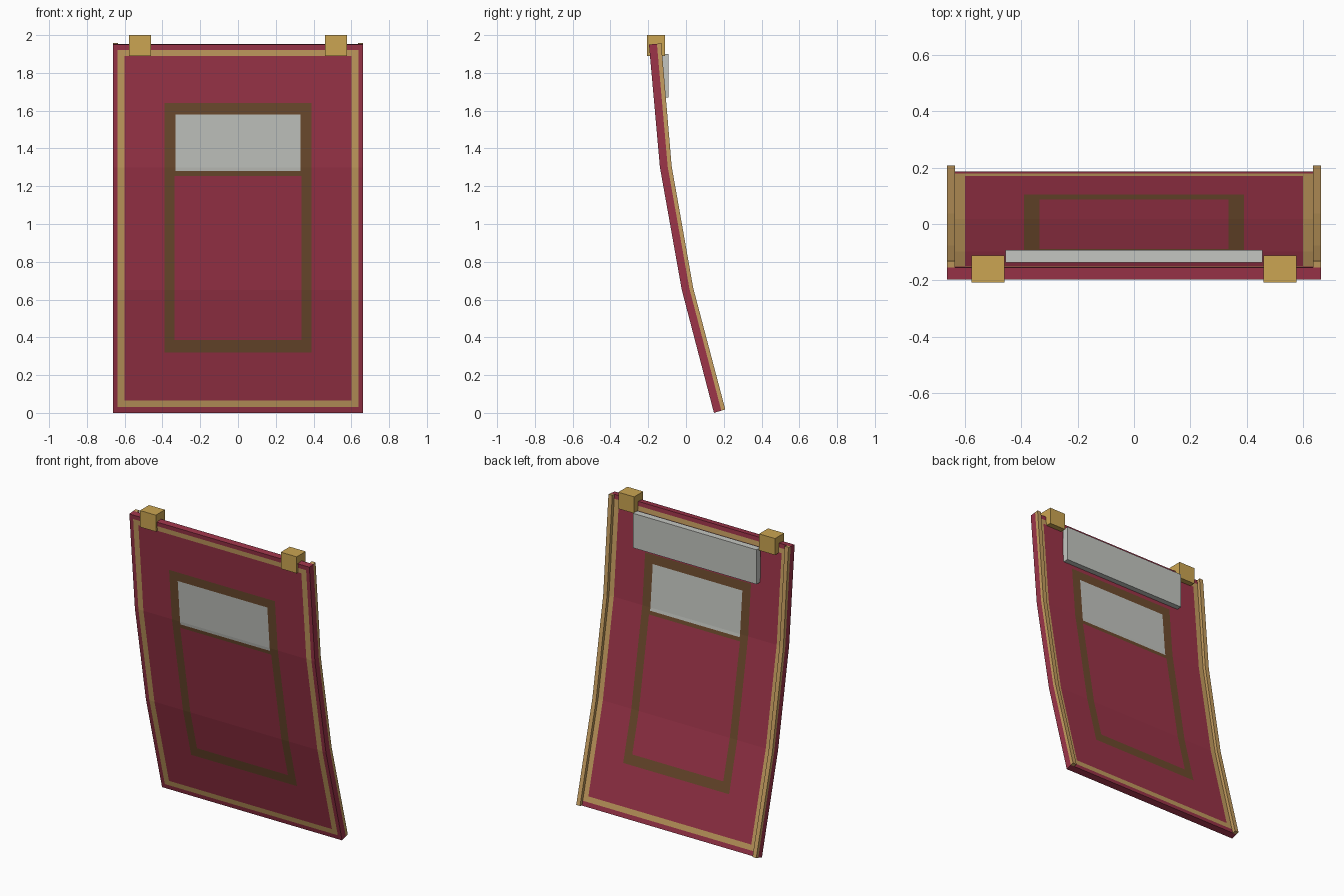
import bpy
import bmesh

cube = bpy.data.objects.get("Cube")
if cube:
    bpy.data.objects.remove(cube)


def material(name, hex_code):
    def linear(c):
        return c / 12.92 if c <= 0.04045 else ((c + 0.055) / 1.055) ** 2.4
    rgb = [linear(int(hex_code[i:i + 2], 16) / 255) for i in (0, 2, 4)]
    mat = bpy.data.materials.new(name)
    mat.use_nodes = True
    mat.diffuse_color = (*rgb, 1)
    mat.node_tree.nodes["Principled BSDF"].inputs["Base Color"].default_value = (*rgb, 1)
    return mat


RED = material("crimson", "9C3449")
TAN = material("tan gold", "C69E60")
BROWN = material("brown", "6E4B2E")
PALE = material("pale grey", "C4C6C1")
GOLD = material("bracket gold", "CBA552")

# Side profiles (y, z) of the bent sheet, from bottom to top
KNOTS = [0, 0.65, 1.3, 1.95]
FRONT = [(0.148, 0), (-0.022, 0.65), (-0.138, 1.3), (-0.196, 1.95)]
BACK = [(0.187, 0.012), (0.018, 0.658), (-0.097, 1.304), (-0.154, 1.954)]
RAIL = [(0.208, 0.018), (0.038, 0.662), (-0.076, 1.307), (-0.131, 1.957)]


def on_profile(profile, t):
    i = min(int(t / 0.65 + 1e-6), 2)
    f = (t - KNOTS[i]) / 0.65
    (y0, z0), (y1, z1) = profile[i], profile[i + 1]
    return y0 + (y1 - y0) * f, z0 + (z1 - z0) * f


def bent_slab(name, xs, ts, near, far, mats, rule=None):
    """Closed slab between two profiles, divided at xs and ts."""
    bm = bmesh.new()
    grids = []
    for profile in (near, far):
        grids.append([[bm.verts.new((x, *on_profile(profile, t))) for t in ts] for x in xs])
    nx, nt = len(xs) - 1, len(ts) - 1
    for g in grids:
        for i in range(nx):
            for j in range(nt):
                f = bm.faces.new((g[i][j], g[i + 1][j], g[i + 1][j + 1], g[i][j + 1]))
                if rule:
                    f.material_index = rule((xs[i] + xs[i + 1]) / 2, (ts[j] + ts[j + 1]) / 2)
    a, b = grids
    for j in range(nt):
        for i in (0, nx):
            bm.faces.new((a[i][j], a[i][j + 1], b[i][j + 1], b[i][j]))
    for i in range(nx):
        for j in (0, nt):
            bm.faces.new((a[i][j], a[i + 1][j], b[i + 1][j], b[i][j]))
    bmesh.ops.recalc_face_normals(bm, faces=bm.faces)
    mesh = bpy.data.meshes.new(name)
    bm.to_mesh(mesh)
    bm.free()
    for m in mats:
        mesh.materials.append(m)
    obj = bpy.data.objects.new(name, mesh)
    bpy.context.collection.objects.link(obj)
    return obj


def box(name, low, high, mat):
    bpy.ops.mesh.primitive_cube_add(size=1, location=[(a + b) / 2 for a, b in zip(low, high)])
    obj = bpy.context.object
    obj.name = name
    obj.scale = [b - a for a, b in zip(low, high)]
    obj.data.materials.append(mat)
    return obj


def pattern(x, t):
    """Painted regions: pale window, brown frame, tan border, red field."""
    x = abs(x)
    if x < 0.33 and 1.28 < t < 1.58:
        return 3
    if x < 0.39 and 0.32 < t < 1.64:
        inside = x < 0.335 and 0.385 < t < 1.255
        return 0 if inside else 2
    if x < 0.637 and 0.03 < t < 1.922:
        return 0 if x < 0.6 and 0.065 < t < 1.89 else 1
    return 0


# Bent sheet with its painted pattern on both sides
half = [0.33, 0.335, 0.39, 0.6, 0.637, 0.663]
xs = [-x for x in reversed(half)] + half
ts = sorted(KNOTS + [0.03, 0.065, 0.32, 0.385, 1.255, 1.28, 1.58, 1.64, 1.89, 1.922])
bent_slab("sheet", xs, ts, FRONT, BACK, [RED, TAN, BROWN, PALE], pattern)

# Raised rails along the back edges and brackets on the top edge
for side, s in (("left", 1), ("right", -1)):
    bent_slab(side + "_rail", sorted((s * 0.635, s * 0.663)), KNOTS, BACK, RAIL, [TAN])
    x0, x1 = sorted((s * 0.46, s * 0.577))
    box(side + "_bracket", (x0, -0.207, 1.89), (x1, -0.112, 2.0), GOLD)

# Pale bar across the back between the brackets
box("back_bar", (-0.455, -0.136, 1.67), (0.455, -0.092, 1.9), PALE)
